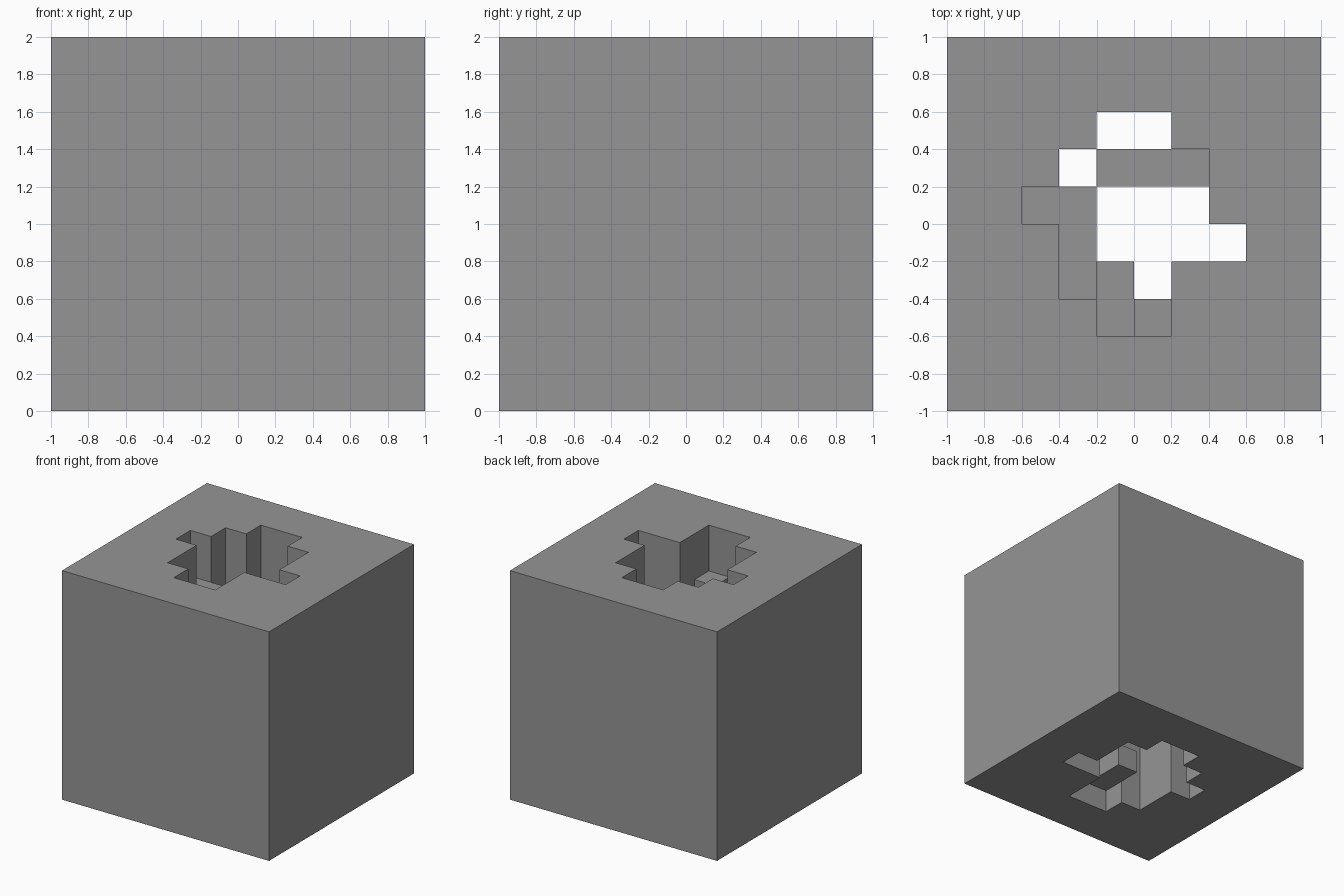
import bpy, bmesh
from mathutils import Vector

if "Cube" in bpy.data.objects:
    bpy.data.objects.remove(bpy.data.objects["Cube"])

N, S = 10, 0.2          # 10 cells per side, 0.2 units each

# Stepped shaft outline: row index -> (first, last) column of open cells
shaft_rows = {7: (4, 5), 6: (3, 6), 5: (2, 6), 4: (3, 7), 3: (3, 5), 2: (4, 5)}

# Ledges inside the shaft, one cell thick: layer -> filled (column, row) cells
ledges = {
    7: {(2, 5), (3, 5), (3, 4), (3, 3), (5, 2)},   # upper ledge
    4: {(4, 6), (5, 6), (6, 6)},                   # middle bridge
    1: {(4, 3), (4, 2)},                           # lower ledge
}


def solid(i, j, k):
    if not all(0 <= v < N for v in (i, j, k)):
        return False
    first, last = shaft_rows.get(j, (1, 0))
    return not first <= i <= last or (i, j) in ledges.get(k, ())


bm = bmesh.new()
verts = {}


def corner(p):
    key = tuple(round(v) for v in p)
    if key not in verts:
        verts[key] = bm.verts.new((key[0] * S - 1, key[1] * S - 1, key[2] * S))
    return verts[key]


# One outward quad wherever a solid cell meets an open one
for i in range(N):
    for j in range(N):
        for k in range(N):
            if not solid(i, j, k):
                continue
            for axis in range(3):
                for sign in (-1, 1):
                    n = Vector((0, 0, 0))
                    n[axis] = sign
                    if solid(i + int(n.x), j + int(n.y), k + int(n.z)):
                        continue
                    u = Vector((0, 0, 0))
                    u[(axis + 1) % 3] = 1
                    v = n.cross(u)
                    c = Vector((i + .5, j + .5, k + .5)) + n * .5
                    bm.faces.new([corner(c + (u * a + v * b) * .5)
                                  for a, b in ((-1, -1), (1, -1), (1, 1), (-1, 1))])

mesh = bpy.data.meshes.new("block_with_shaft")
bm.to_mesh(mesh)
bm.free()

# Dark grey stone
stone = bpy.data.materials.new("dark_grey")
stone.diffuse_color = (0.3, 0.3, 0.3, 1)
stone.use_nodes = True
stone.node_tree.nodes["Principled BSDF"].inputs["Base Color"].default_value = stone.diffuse_color
mesh.materials.append(stone)

obj = bpy.data.objects.new("block_with_shaft", mesh)
bpy.context.collection.objects.link(obj)
